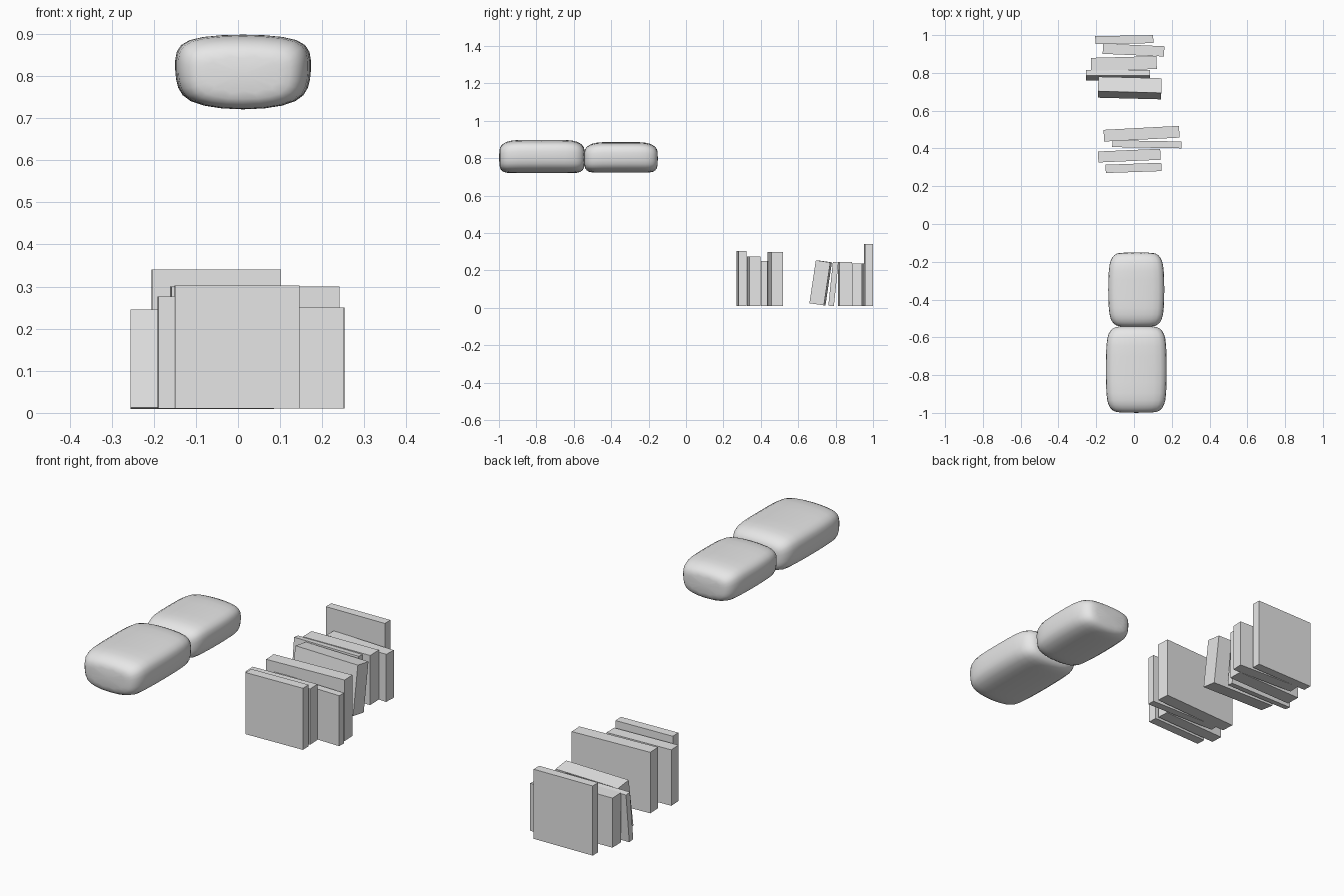
import bpy, bmesh, math

if "Cube" in bpy.data.objects:
    bpy.data.objects.remove(bpy.data.objects["Cube"])

grey = bpy.data.materials.new("plain_grey")
grey.diffuse_color = (0.8, 0.8, 0.8, 1)
grey.use_nodes = True
grey.node_tree.nodes["Principled BSDF"].inputs["Base Color"].default_value = grey.diffuse_color


def finish(name, bm):
    mesh = bpy.data.meshes.new(name)
    bmesh.ops.recalc_face_normals(bm, faces=bm.faces[:])
    bm.to_mesh(mesh)
    bm.free()
    mesh.materials.append(grey)
    ob = bpy.data.objects.new(name, mesh)
    bpy.context.collection.objects.link(ob)
    return ob


def book(name, x0, x1, y, thick, z0, z1, yaw=0, lean=0):
    """Upright slab centred on depth y, turned by yaw and leaning back."""
    bm = bmesh.new()
    bmesh.ops.create_cube(bm, size=1)
    bmesh.ops.scale(bm, vec=(x1 - x0, thick, z1 - z0), verts=bm.verts)
    ob = finish(name, bm)
    ob.location = ((x0 + x1) / 2, y, (z0 + z1) / 2)
    ob.rotation_euler = (math.radians(-lean), 0, math.radians(yaw))


# Rounded cross-section: (across -1..1, height 0..1)
SECTION = [(-0.35, 0), (0.35, 0), (0.82, 0.1), (0.97, 0.28), (1, 0.52),
           (1, 0.79), (0.84, 0.94), (0.35, 1), (-0.35, 1), (-0.84, 0.94),
           (-1, 0.79), (-1, 0.52), (-0.97, 0.28), (-0.82, 0.1)]
# End rounding: (distance from end, width scale, low, high)
ENDS = [(0, 0.62, 0.2, 0.72), (0.012, 0.78, 0.06, 0.84),
        (0.04, 0.92, 0, 0.95), (0.09, 0.98, 0, 1)]


def cushion(name, xc, half, y0, y1, z0, z1):
    """Pillow lofted along y with rounded ends."""
    stations = [(y0 + d, w, a, b) for d, w, a, b in ENDS]
    stations.append(((y0 + y1) / 2, 1, 0, 0.985))
    stations += [(y1 - d, w, a, b) for d, w, a, b in reversed(ENDS)]
    bm = bmesh.new()
    rings = []
    for y, w, a, b in stations:
        rings.append([bm.verts.new((xc + half * w * u, y,
                                    z0 + (z1 - z0) * (a + (b - a) * v)))
                      for u, v in SECTION])
    n = len(SECTION)
    for r, s in zip(rings, rings[1:]):
        for i in range(n):
            j = (i + 1) % n
            bm.faces.new((r[i], r[j], s[j], s[i]))
    bm.faces.new(rings[0])
    bm.faces.new(rings[-1])
    for f in bm.faces:
        f.smooth = True
    ob = finish(name, bm)
    sub = ob.modifiers.new("soften", 'SUBSURF')
    sub.levels = sub.render_levels = 1


# Floating cushions
cushion("front_cushion", 0.012, 0.163, -1.0, -0.54, 0.72, 0.9)
cushion("back_cushion", 0.012, 0.15, -0.545, -0.15, 0.722, 0.888)

# First row of books
book("book_1", -0.15, 0.145, 0.297, 0.044, 0.01, 0.303, 2)
book("book_2", -0.19, 0.14, 0.362, 0.058, 0.01, 0.276, 2.5)
book("book_3", -0.115, 0.252, 0.422, 0.036, 0.01, 0.25, -1)
book("book_4", -0.16, 0.24, 0.478, 0.062, 0.01, 0.3, 3)

# Second row of books
book("leaning_book", -0.19, 0.145, 0.72, 0.078, 0.018, 0.25, -1.5, 8.5)
book("thin_leaning_book", -0.255, 0.085, 0.788, 0.03, 0.01, 0.245, 0, 6)
book("book_5", -0.228, 0.12, 0.85, 0.068, 0.01, 0.246, 1.5)
book("book_6", -0.165, 0.16, 0.921, 0.054, 0.01, 0.236, -2.5)
book("tall_book", -0.205, 0.102, 0.976, 0.042, 0.01, 0.341, 1)
